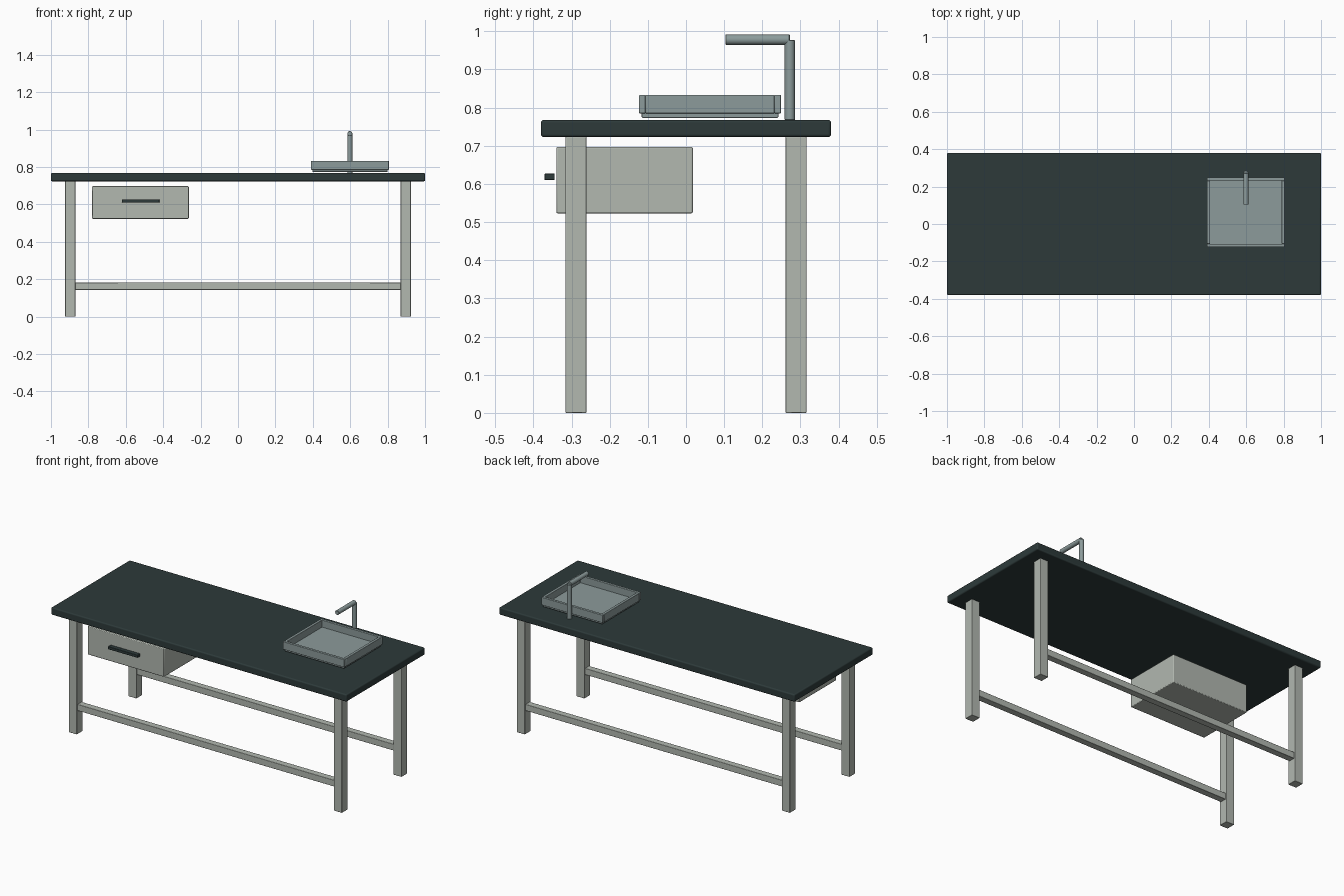
import bpy, math
from mathutils import Vector

if "Cube" in bpy.data.objects:
    bpy.data.objects.remove(bpy.data.objects["Cube"])


def material(name, rgb):
    m = bpy.data.materials.new(name)
    m.diffuse_color = (*rgb, 1.0)
    m.use_nodes = True
    m.node_tree.nodes["Principled BSDF"].inputs["Base Color"].default_value = m.diffuse_color
    return m


DARK = material("dark slate", (0.026, 0.042, 0.042))
FRAME = material("pale grey green", (0.445, 0.479, 0.434))
STEEL = material("brushed steel", (0.262, 0.328, 0.328))


def finish(obj, name, mat, bevel=0.0, segments=2):
    obj.name = name
    obj.data.materials.append(mat)
    if bevel:
        b = obj.modifiers.new("soft edges", "BEVEL")
        b.width, b.segments = bevel, segments
        b.limit_method = 'ANGLE'
    bpy.ops.object.shade_smooth_by_angle(angle=math.radians(35))
    return obj


def box(name, x, y, z, mat, bevel=0.003, segments=2):
    """Box from (min, max) pairs along each axis."""
    bpy.ops.mesh.primitive_cube_add(size=1)
    obj = bpy.context.object
    for v in obj.data.vertices:
        v.co = Vector([(r[0] + r[1]) / 2 + c * (r[1] - r[0])
                       for r, c in zip((x, y, z), v.co)])
    return finish(obj, name, mat, bevel, segments)


def tube(name, a, b, radius, mat):
    a, b = Vector(a), Vector(b)
    d = b - a
    bpy.ops.mesh.primitive_cylinder_add(vertices=24, radius=radius, depth=d.length,
                                        location=(a + b) / 2)
    obj = bpy.context.object
    obj.rotation_euler = d.to_track_quat('Z', 'Y').to_euler()
    return finish(obj, name, mat, 0.0015, 1)


# Worktop
box("worktop", (-1, 1), (-0.38, 0.38), (0.723, 0.768), DARK, 0.007, 3)

# Legs and long rails
for sy, side in ((-1, "front"), (1, "back")):
    yc = sy * 0.288
    for sx, end in ((-1, "left"), (1, "right")):
        xc = sx * 0.897
        box(f"{side}_{end}_leg", (xc - 0.027, xc + 0.027),
            (yc - 0.0275, yc + 0.0275), (0, 0.724), FRAME, 0.002)
    box(f"{side}_rail", (-0.872, 0.872), (yc - 0.02, yc + 0.02), (0.143, 0.182), FRAME, 0.002)

# Drawer and its handle
box("drawer", (-0.78, -0.263), (-0.34, 0.018), (0.523, 0.697), FRAME, 0.004)
box("drawer_handle", (-0.62, -0.42), (-0.371, -0.344), (0.61, 0.627), DARK, 0.002)

# Sink: floor tray with four raised walls
X0, X1, Y0, Y1, T = 0.39, 0.806, -0.123, 0.249, 0.017
Z = (0.785, 0.833)
box("sink_floor", (X0 + 0.007, X1 - 0.007), (Y0 + 0.007, Y1 - 0.007), (0.773, 0.79), STEEL)
box("sink_front_wall", (X0, X1), (Y0, Y0 + T), Z, STEEL, 0.002)
box("sink_back_wall", (X0, X1), (Y1 - T, Y1), Z, STEEL, 0.002)
box("sink_left_wall", (X0, X0 + T), (Y0 + T, Y1 - T), Z, STEEL, 0.002)
box("sink_right_wall", (X1 - T, X1), (Y0 + T, Y1 - T), Z, STEEL, 0.002)

# Tap
tube("tap_post", (0.598, 0.272, 0.767), (0.598, 0.272, 0.977), 0.0135, STEEL)
tube("tap_spout", (0.598, 0.272, 0.978), (0.598, 0.103, 0.978), 0.0135, STEEL)
